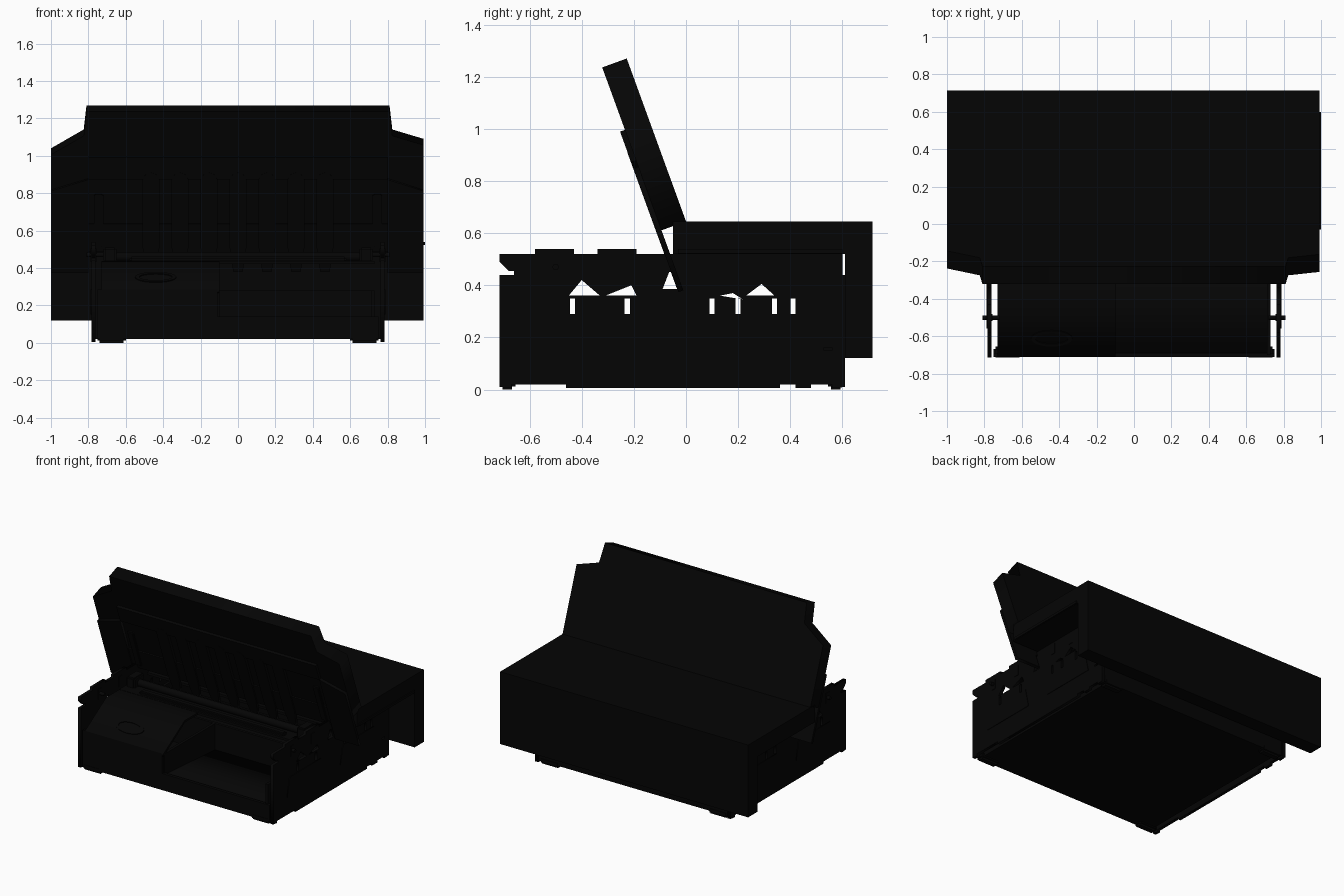
import bpy, bmesh, math
from mathutils import Matrix

cube = bpy.data.objects.get("Cube")
if cube:
    bpy.data.objects.remove(cube, do_unlink=True)

black = bpy.data.materials.new("matte black")
black.use_nodes = True
black.diffuse_color = (0.0015, 0.0015, 0.0015, 1)
black.node_tree.nodes["Principled BSDF"].inputs["Base Color"].default_value = black.diffuse_color


def add(name, mesh, matrix=None):
    obj = bpy.data.objects.new(name, mesh)
    bpy.context.collection.objects.link(obj)
    mesh.materials.clear()
    mesh.materials.append(black)
    if matrix:
        obj.matrix_world = matrix
    return obj


def box(name, xs, ys, zs, matrix=None, bevel=0):
    """Box between pairs of limits."""
    bm = bmesh.new()
    bmesh.ops.create_cube(bm, size=1)
    for v in bm.verts:
        v.co = [lim[0] if c < 0 else lim[1] for c, lim in zip(v.co, (xs, ys, zs))]
    if bevel:
        bmesh.ops.bevel(bm, geom=bm.edges[:], offset=bevel, segments=2, affect='EDGES')
    mesh = bpy.data.meshes.new(name)
    bm.to_mesh(mesh)
    bm.free()
    return add(name, mesh, matrix)


def sheet(name, loops, near, far, matrix):
    """Flat outline with holes, extruded between two depths."""
    curve = bpy.data.curves.new(name, 'CURVE')
    curve.dimensions = '2D'
    curve.fill_mode = 'BOTH'
    curve.extrude = (far - near) / 2
    for loop in loops:
        spline = curve.splines.new('POLY')
        spline.points.add(len(loop) - 1)
        for p, (a, b) in zip(spline.points, loop):
            p.co = (a, b, 0, 1)
        spline.use_cyclic_u = True
    temp = bpy.data.objects.new("temp", curve)
    bpy.context.collection.objects.link(temp)
    graph = bpy.context.evaluated_depsgraph_get()
    mesh = bpy.data.meshes.new_from_object(temp.evaluated_get(graph))
    bpy.data.objects.remove(temp, do_unlink=True)
    mesh.name = name
    return add(name, mesh, matrix @ Matrix.Translation((0, 0, (near + far) / 2)))


def rod(name, x0, x1, y, z, r):
    bm = bmesh.new()
    bmesh.ops.create_cone(bm, cap_ends=True, segments=20, radius1=r, radius2=r, depth=x1 - x0)
    mesh = bpy.data.meshes.new(name)
    bm.to_mesh(mesh)
    bm.free()
    add(name, mesh, Matrix.Translation(((x0 + x1) / 2, y, z)) @ Matrix.Rotation(math.pi / 2, 4, 'Y'))
    for p in mesh.polygons:
        p.use_smooth = len(p.vertices) == 4


def rect(a, b, c, d):
    return [(a, c), (b, c), (b, d), (a, d)]


# Frames: side plates are drawn in (y, z), lid parts in (x, along lid)
side_frame = Matrix(((0, 0, 1, 0), (1, 0, 0, 0), (0, 1, 0, 0), (0, 0, 0, 1)))
tilt = math.radians(20)
s, c = math.sin(tilt), math.cos(tilt)
lid_frame = Matrix(((1, 0, 0, 0), (0, -s, -c, 0), (0, c, -s, 0.645), (0, 0, 0, 1)))

# Rear housing
box("rear_hood", (-1, .992), (-.05, .715), (.52, .645))
box("rear_back_panel", (-1, .992), (.61, .715), (.12, .645))
box("hood_edge_strip", (.99, 1), (-.03, .6), (.522, .54))

# Lid with a thicker lower panel and a flap reaching below the hinge
sheet("lid_shell", [[(-1, 0), (.992, 0), (.992, .474), (.825, .527), (.81, .665),
                     (-.81, .665), (-.825, .527), (-1, .42)]], 0, .1, lid_frame)
box("lid_centre_band", (-.8, .8), (.285, .41), (.1, .12), lid_frame)
box("lid_centre_flap", (-.8, .8), (-.13, .03), (.1, .11), lid_frame)
for side, edge, tag in ((1, .992, "left"), (-1, 1, "right")):
    sheet(tag + "_lid_wing", [[(side * .8, -.245), (side * edge, -.245), (side * edge, .22),
                               (side * .8, .285)]], .1, .12, lid_frame)
    box(tag + "_lid_hinge_arm", sorted((side * .72, side * .77)), (-.1, .2), (.1, .12), lid_frame, .006)

# Row of arched guide fingers
for i in range(-3, 4):
    x = i * .155
    arch = [(x - .045, -.1), (x - .025, -.24), (x + .025, -.24), (x + .045, -.1)]
    arch += [(x + .045 * math.cos(a * math.pi / 6), .28 + .045 * math.sin(a * math.pi / 6))
             for a in range(7)]
    sheet("lid_guide_finger", [arch], .1, .121, lid_frame)

# Side plates: notched foot line, stepped top rail and windows
outline = [(-.715, .01), (-.67, .005), (-.67, .02), (-.46, .02), (-.46, .005), (.36, .005),
           (.36, .02), (.42, .02), (.42, .005), (.48, .005), (.48, .02), (.56, .02), (.56, .005), (.61, .01),
           (.61, .44), (.6, .44), (.6, .52), (-.19, .52), (-.19, .54), (-.34, .54), (-.34, .52),
           (-.43, .52), (-.43, .54), (-.58, .54), (-.58, .52), (-.715, .52), (-.715, .49),
           (-.68, .455), (-.66, .455), (-.66, .44), (-.715, .44)]
windows = [[(-.45, .36), (-.33, .36), (-.4, .42)], [(-.31, .36), (-.19, .36), (-.21, .4)],
           [(.13, .36), (.22, .345), (.18, .37)], [(.23, .36), (.34, .36), (.29, .405)],
           [(-.09, .385), (-.03, .385), (-.05, .45), (-.065, .45)],
           rect(.53, .56, .15, .162)]
windows += [rect(y, y + .02, .29, .35) for y in (-.445, -.235, .09, .19, .33, .4)]
for side, tag in ((1, "left"), (-1, "right")):
    near, far = sorted((side * .762, side * .784))
    sheet(tag + "_side_plate", [outline] + windows, near, far, side_frame)
    near, far = sorted((side * .782, side * .788))
    for y in (-.35, .26):
        sheet(tag + "_side_brace", [[(y - .21, .15), (y + .21, .15), (y + .18, .285), (y - .18, .285)]],
              near, far, side_frame)
    for y in (-.5, -.265, .11, .29):
        near, far = sorted((side * .757, side * .788))
        box(tag + "_side_latch", (near, far), (y - .025, y + .025), (.425, .51), None, .006)
    near, far = sorted((side * .72, side * .81))
    rod(tag + "_pivot_pin", near, far, -.5, .47, .012)
    box(tag + "_inner_wall", sorted((side * .71, side * .73)), (-.7, .6), (.02, .28))
    box(tag + "_roller_bracket", sorted((side * .65, side * .72)), (-.26, -.14), (.43, .51), None, .01)
    for y in (-.69, .57):
        box(tag + "_foot", sorted((side * .6, side * .752)), (y - .025, y + .035), (0, .05), None, .012)

# Base tray
box("base_floor", (-.73, .73), (-.71, .6), (.02, .06))
box("front_lip", (-.75, .75), (-.712, -.69), (.02, .14))
box("rear_wall", (-.762, .762), (.575, .6), (.02, .52))
box("middle_wall", (-.72, .72), (-.12, -.1), (.05, .28))
sheet("tray_floor", [[(-.7, .06), (-.7, .13), (-.12, .09), (-.12, .06)]], -.1, .72, side_frame)

# Closed compartment with a sloping cover and oval grip
box("compartment_front", (-.75, -.11), (-.712, -.69), (.13, .285))
box("compartment_divider", (-.12, -.1), (-.7, -.11), (.05, .28))
sheet("compartment_cover", [[(-.712, .265), (-.712, .285), (-.47, .435), (-.1, .435),
                             (-.1, .42), (-.465, .42)]], -.73, -.1, side_frame)
slope = Matrix.Translation((-.44, -.61, .348)) @ Matrix.Rotation(math.atan2(.15, .242), 4, 'X')
oval = [(.11 * math.cos(a * math.pi / 12), .05 * math.sin(a * math.pi / 12)) for a in range(24)]
sheet("cover_grip", [oval, [(a * .8, b * .7) for a, b in oval]], -.005, .006, slope)

# Upper deck and feed roller
box("front_deck", (-.73, .73), (-.32, -.1), (.42, .437))
box("rear_deck", (-.73, .73), (0, .59), (.42, .437))
rod("feed_roller", -.65, .65, -.2, .46, .025)
box("deck_guide", (-.58, .58), (-.31, -.26), (.43, .46), None, .01)
